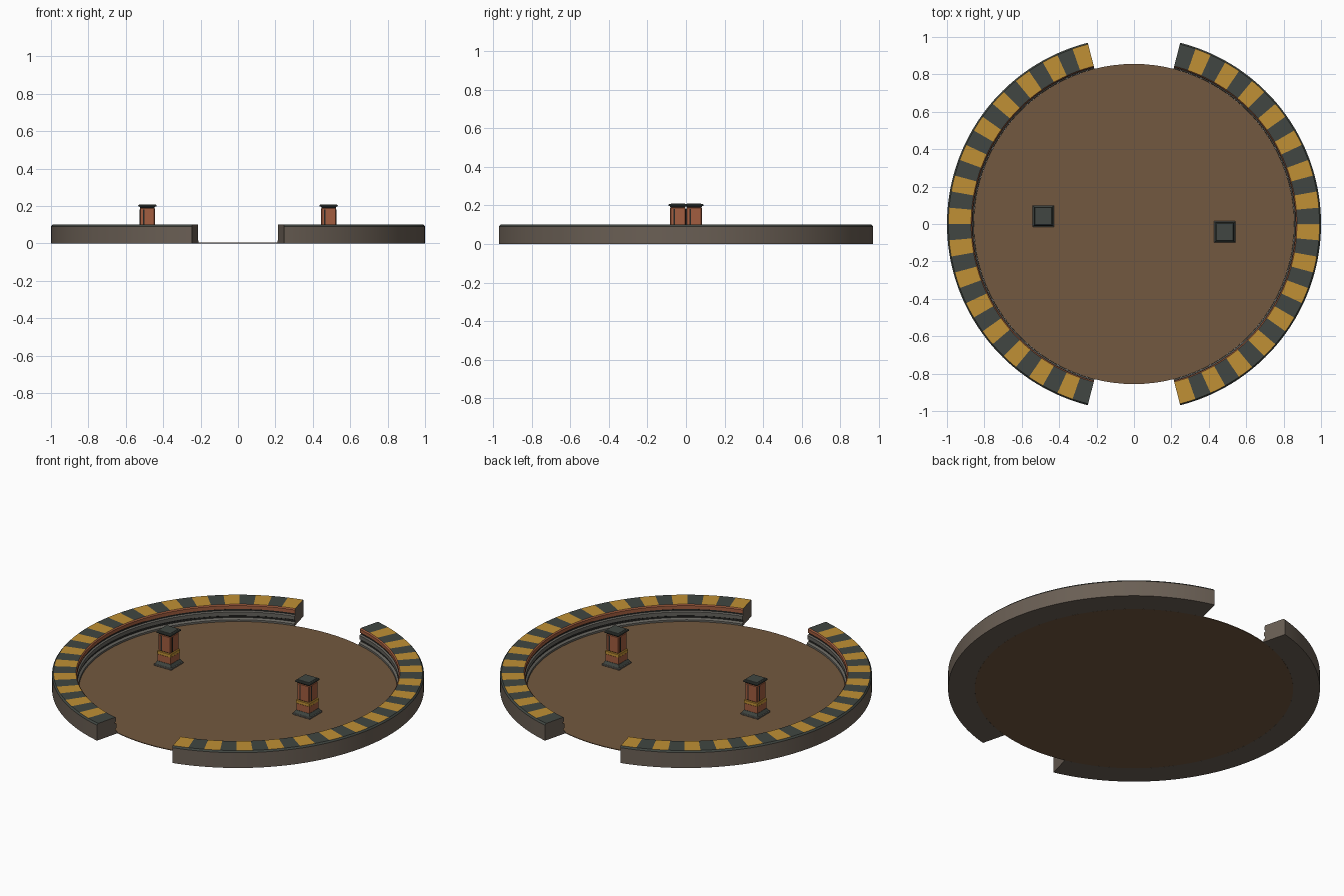
import bpy, bmesh
from math import cos, sin, pi, radians
from mathutils import Matrix, Vector

cube = bpy.data.objects.get("Cube")
if cube:
    bpy.data.objects.remove(cube, do_unlink=True)


def material(name, colour):
    m = bpy.data.materials.new(name)
    m.use_nodes = True
    rgba = (*colour, 1)
    m.diffuse_color = rgba
    m.node_tree.nodes["Principled BSDF"].inputs["Base Color"].default_value = rgba
    return m


SOIL = material("brown floor", (0.17, 0.098, 0.05))
WALL = material("warm grey concrete", (0.145, 0.115, 0.09))
DARK = material("dark green grey", (0.052, 0.062, 0.054))
YELLOW = material("hazard yellow", (0.53, 0.28, 0.035))
RUST = material("rust orange", (0.36, 0.11, 0.05))
STEEL = material("steel grey", (0.13, 0.125, 0.11))
BLACK = material("groove black", (0.02, 0.02, 0.018))


def finish(name, bm, mats, smooth=False):
    bmesh.ops.recalc_face_normals(bm, faces=bm.faces)
    mesh = bpy.data.meshes.new(name)
    bm.to_mesh(mesh)
    bm.free()
    for m in mats:
        mesh.materials.append(m)
    ob = bpy.data.objects.new(name, mesh)
    bpy.context.collection.objects.link(ob)
    if smooth:
        bpy.ops.object.select_all(action="DESELECT")
        ob.select_set(True)
        bpy.context.view_layer.objects.active = ob
        bpy.ops.object.shade_smooth_by_angle(angle=radians(25))
    return ob


def block(name, bottom, top, z0, z1, mat, place, centre=(0, 0), depth=None, bevel=0):
    """Square tapered block; depth gives a different y width."""
    bm = bmesh.new()
    bmesh.ops.create_cube(bm, size=1)
    for v in bm.verts:
        w = top if v.co.z > 0 else bottom
        d = depth if depth else w
        v.co = Vector((v.co.x * w + centre[0], v.co.y * d + centre[1],
                       z1 if v.co.z > 0 else z0))
    if bevel:
        bmesh.ops.bevel(bm, geom=bm.edges[:], offset=bevel, segments=1, affect="EDGES")
    bm.transform(place)
    return finish(name, bm, [mat])


# Floor disc
bm = bmesh.new()
bmesh.ops.create_cone(bm, cap_ends=True, segments=96, radius1=0.856, radius2=0.856, depth=0.004)
bmesh.ops.translate(bm, verts=bm.verts, vec=(0, 0, 0.002))
finish("floor", bm, [SOIL], True)

# Wall section: radius, height, colour of the strip starting at that point
PROFILE = [
    (0.856, 0, "wall"), (1.0, 0, "wall"), (1.0, 0.091, "dark"), (0.992, 0.1, "stripe"),
    (0.871, 0.1, "rust"), (0.865, 0.094, "rust"), (0.865, 0.074, "black"),
    (0.871, 0.071, "black"), (0.871, 0.063, "steel"), (0.862, 0.058, "steel"),
    (0.862, 0.036, "black"), (0.869, 0.032, "black"), (0.869, 0.022, "steel"),
    (0.857, 0.014, "steel"),
]
SLOT = {"wall": 0, "dark": 1, "yellow": 2, "rust": 3, "steel": 4, "black": 5}
STRIPES, STEPS, HALF = 30, 3, radians(75.7)


def wall(name, turn):
    bm = bmesh.new()
    count = STRIPES * STEPS
    rings = []
    for i in range(count + 1):
        a = -HALF + 2 * HALF * i / count
        rings.append([bm.verts.new((r * cos(a), r * sin(a), z)) for r, z, _ in PROFILE])
    for i in range(count):
        for j, (_, _, key) in enumerate(PROFILE):
            k = (j + 1) % len(PROFILE)
            f = bm.faces.new((rings[i][j], rings[i][k], rings[i + 1][k], rings[i + 1][j]))
            if key == "stripe":
                key = "dark" if (i // STEPS) % 2 else "yellow"
            f.material_index = SLOT[key]
    bm.faces.new(rings[0])
    bm.faces.new(rings[-1])
    bm.transform(turn)
    finish(name, bm, [WALL, DARK, YELLOW, RUST, STEEL, BLACK], True)


def post(side, turn):
    place = turn @ Matrix.Translation((0.485, -0.042, 0))
    block(side + "_post_base", 0.115, 0.115, 0.003, 0.014, STEEL, place, bevel=0.002)
    block(side + "_post_plinth", 0.108, 0.088, 0.014, 0.03, DARK, place)
    block(side + "_post_foot", 0.084, 0.084, 0.03, 0.07, RUST, place)
    block(side + "_post_band", 0.09, 0.09, 0.07, 0.09, YELLOW, place, bevel=0.002)
    block(side + "_post_body", 0.08, 0.08, 0.09, 0.19, RUST, place, bevel=0.004)
    block(side + "_post_neck", 0.074, 0.084, 0.189, 0.196, BLACK, place)
    block(side + "_post_cap", 0.098, 0.096, 0.196, 0.207, DARK, place, bevel=0.003)
    block(side + "_post_cap_plate", 0.074, 0.072, 0.206, 0.209, DARK, place)
    # Dark slot down each face
    for n in range(4):
        spin = place @ Matrix.Rotation(n * pi / 2, 4, "Z")
        block(f"{side}_post_slot_{n + 1}", 0.008, 0.008, 0.094, 0.182, BLACK, spin,
              centre=(-0.02, -0.04), depth=0.003)


# Both halves, half a turn apart
for side, angle in (("left", 0), ("right", pi)):
    turn = Matrix.Rotation(angle, 4, "Z")
    wall(side + "_wall", turn)
    post(side, turn)
